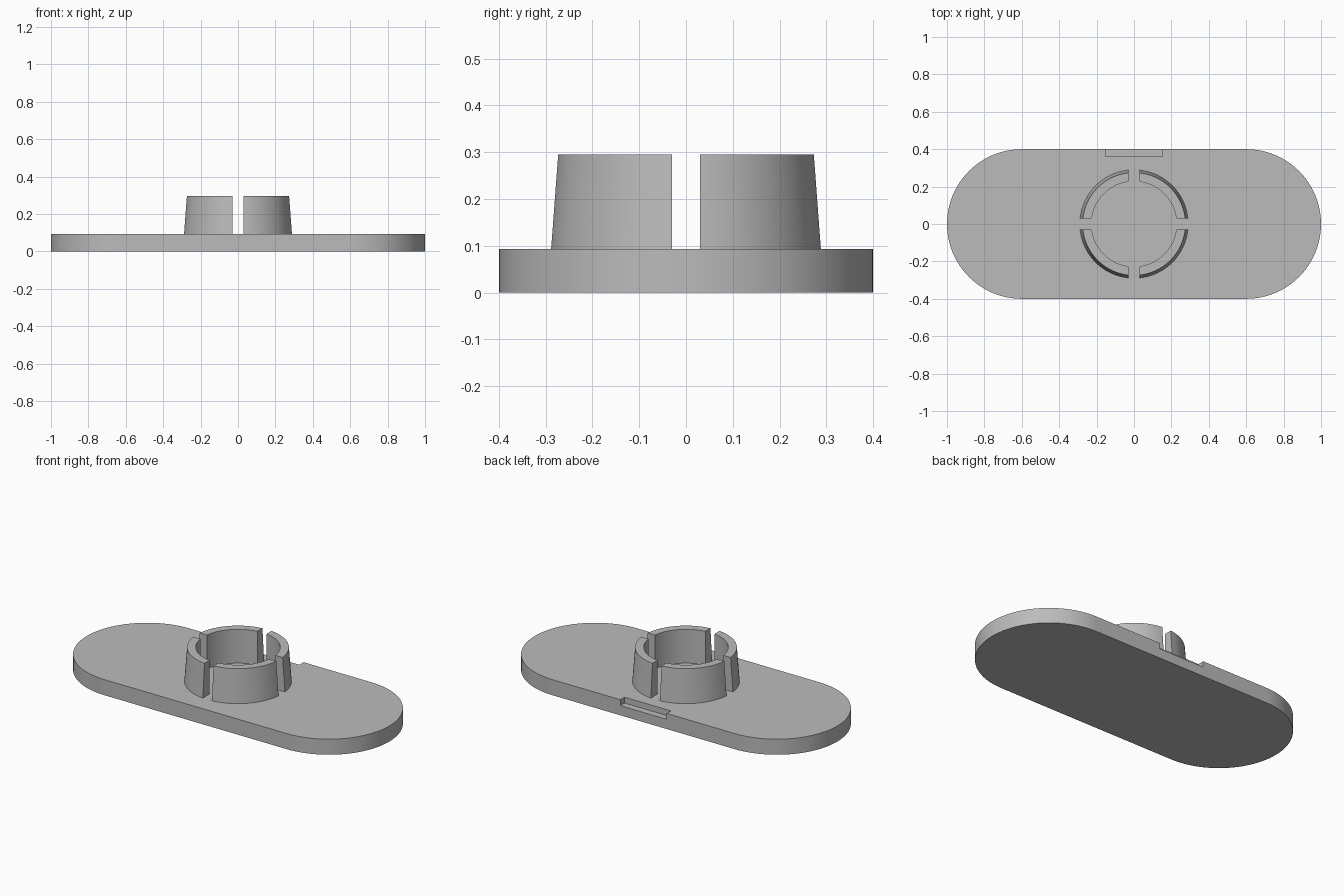
import bpy, bmesh
from math import sin, cos, pi, asin, radians

old = bpy.data.objects.get("Cube")
if old:
    bpy.data.objects.remove(old, do_unlink=True)

PLATE_TOP, RING_TOP = 0.093, 0.295
END_RADIUS, END_X = 0.4, 0.6
RING_BOTTOM_R, RING_TOP_R, BORE_R = 0.29, 0.275, 0.228
HALF_SLOT = 0.03

grey = bpy.data.materials.new("plain grey")
grey.use_nodes = True
colour = (0.5, 0.5, 0.5, 1)
grey.diffuse_color = colour
grey.node_tree.nodes["Principled BSDF"].inputs["Base Color"].default_value = colour


def loft(name, lower, upper):
    """Solid between two matching closed outlines."""
    bm = bmesh.new()
    low = [bm.verts.new(p) for p in lower]
    top = [bm.verts.new(p) for p in upper]
    bm.faces.new(low[::-1])
    bm.faces.new(top)
    n = len(low)
    for i in range(n):
        j = (i + 1) % n
        bm.faces.new((low[i], low[j], top[j], top[i]))
    bmesh.ops.recalc_face_normals(bm, faces=bm.faces)
    mesh = bpy.data.meshes.new(name)
    bm.to_mesh(mesh)
    bm.free()
    mesh.materials.append(grey)
    obj = bpy.data.objects.new(name, mesh)
    bpy.context.collection.objects.link(obj)
    return obj


def smooth(obj):
    bpy.ops.object.select_all(action="DESELECT")
    obj.select_set(True)
    bpy.context.view_layer.objects.active = obj
    bpy.ops.object.shade_smooth_by_angle(angle=radians(30))


def arc(radius, start, end, z, steps, cx=0):
    angles = [start + (end - start) * i / steps for i in range(steps + 1)]
    return [(cx + radius * cos(a), radius * sin(a), z) for a in angles]


# Base plate with rounded ends
def stadium(z):
    return (arc(END_RADIUS, -pi / 2, pi / 2, z, 48, END_X)
            + arc(END_RADIUS, pi / 2, 3 * pi / 2, z, 48, -END_X))


plate = loft("base_plate", stadium(0), stadium(PLATE_TOP))

# Shallow notch in the top of the back edge
def notch_outline(z):
    return [(-0.153, 0.36, z), (0.153, 0.36, z), (0.153, 0.5, z), (-0.153, 0.5, z)]


cutter = loft("notch_cutter", notch_outline(0.058), notch_outline(0.2))
cut = plate.modifiers.new("notch", "BOOLEAN")
cut.operation, cut.solver, cut.object = "DIFFERENCE", "EXACT", cutter
bpy.context.view_layer.objects.active = plate
bpy.ops.object.modifier_apply(modifier=cut.name)
bpy.data.objects.remove(cutter, do_unlink=True)
smooth(plate)

# Slotted ring: four tapered quarters separated by parallel-sided slots
def quarter(outer_r, z, turn):
    a, b = asin(HALF_SLOT / outer_r), asin(HALF_SLOT / BORE_R)
    return (arc(outer_r, turn + a, turn + pi / 2 - a, z, 24)
            + arc(BORE_R, turn + pi / 2 - b, turn + b, z, 24))


for i, side in enumerate(("back_left", "back_right", "front_right", "front_left")):
    turn = i * pi / 2
    smooth(loft("ring_quarter_" + side,
                quarter(RING_BOTTOM_R, PLATE_TOP, turn),
                quarter(RING_TOP_R, RING_TOP, turn)))
